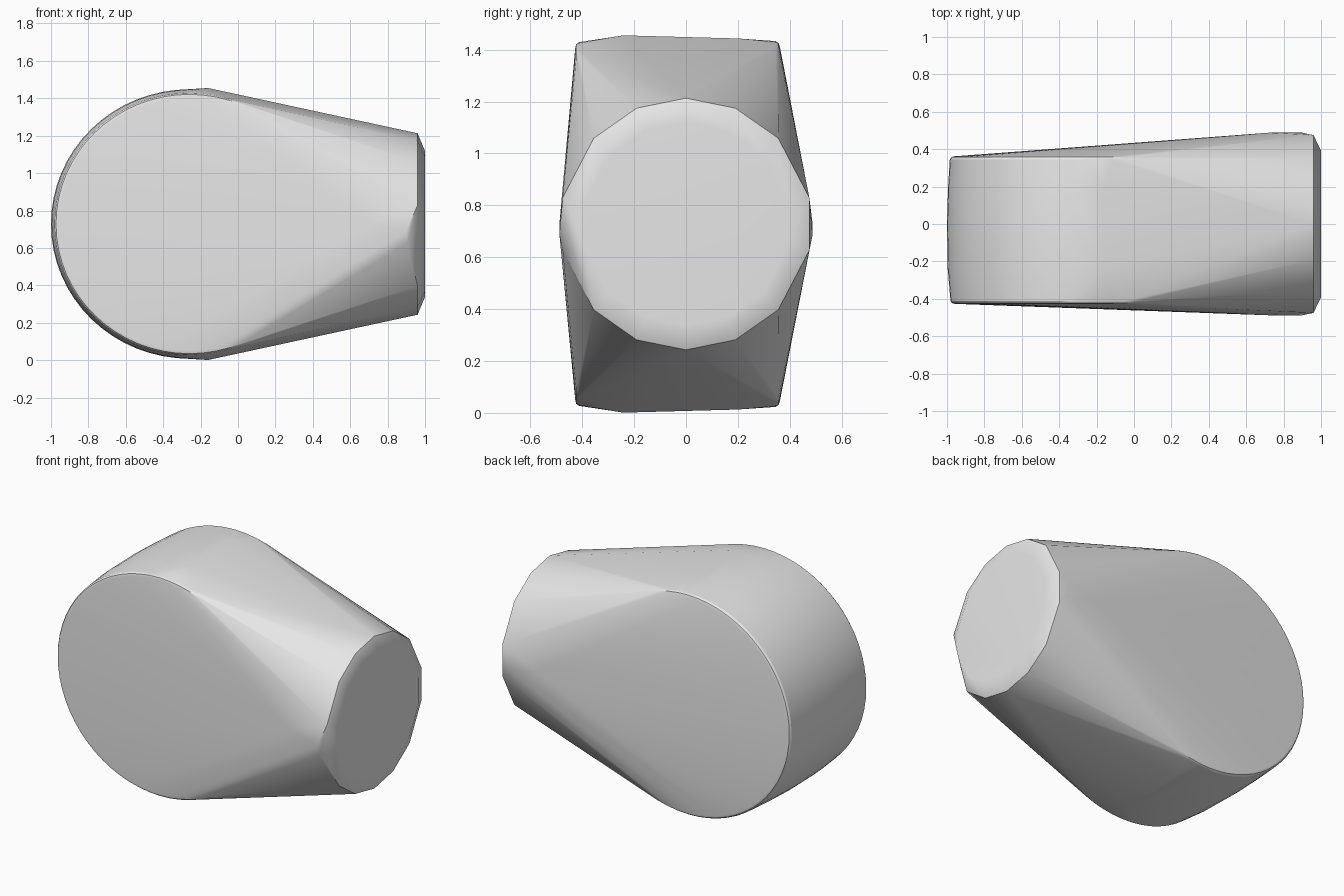
import bpy
import bmesh
from math import sin, cos, radians, pi

old = bpy.data.objects.get("Cube")
if old:
    bpy.data.objects.remove(old, do_unlink=True)

MID_Z = 0.728

grey = bpy.data.materials.new("plain_grey")
grey.use_nodes = True
grey.diffuse_color = (0.8, 0.8, 0.8, 1)
grey.node_tree.nodes["Principled BSDF"].inputs["Base Color"].default_value = (0.8, 0.8, 0.8, 1)

bm = bmesh.new()


def point(x, y, z):
    bm.verts.new((x, y, z + MID_Z))


# Rounded drum: rings along y, given as (y, inset from the widest ring)
drum = [(-0.427, 0.042), (-0.423, 0.027), (-0.412, 0.019), (-0.24, 0.004), (0.0, 0.0),
        (0.2, 0.006), (0.345, 0.015), (0.357, 0.023), (0.362, 0.038)]
SIDES = 64
for y, inset in drum:
    for i in range(SIDES):
        a = 2 * pi * i / SIDES
        point(-0.26 + (0.74 - inset) * cos(a), y, (0.72 - inset) * sin(a))

# Slight ridge along the top and bottom of the drum
for s in (-1, 1):
    point(-0.16, -0.24, s * 0.727)
    point(-0.16, 0.2, s * 0.715)

# Faceted nozzle end: outer ring and smaller chamfered cap
for deg in (90, 67, 43, 12, -12, -43, -67, -90):
    for side in (-1, 1):
        y, z = side * cos(radians(deg)), sin(radians(deg))
        notch = side < 0 and deg == -12
        point(0.905 if notch else 0.96, 0.486 * y, 0.485 * z)
        point(1.0, 0.4 * y, 0.39 * z)

# Widest points on both cheeks
for side in (-1, 1):
    point(0.72, side * 0.488, 0.0)
    point(0.9, side * 0.488, -0.04)

# Skin over the points and drop whatever falls inside
hull = bmesh.ops.convex_hull(bm, input=bm.verts[:])
bmesh.ops.delete(bm, geom=[v for v in bm.verts if not v.link_faces], context='VERTS')
bmesh.ops.dissolve_limit(bm, angle_limit=radians(0.5), verts=bm.verts[:], edges=bm.edges[:])
bmesh.ops.recalc_face_normals(bm, faces=bm.faces[:])

mesh = bpy.data.meshes.new("tapered_body")
bm.to_mesh(mesh)
bm.free()
mesh.materials.append(grey)
body = bpy.data.objects.new("tapered_body", mesh)
bpy.context.collection.objects.link(body)

# Smooth shading with the nozzle edge kept sharp
bpy.ops.object.select_all(action='DESELECT')
body.select_set(True)
bpy.context.view_layer.objects.active = body
bpy.ops.object.shade_smooth_by_angle(angle=radians(30))
weighted = body.modifiers.new("weighted_normals", 'WEIGHTED_NORMAL')
weighted.keep_sharp = True
